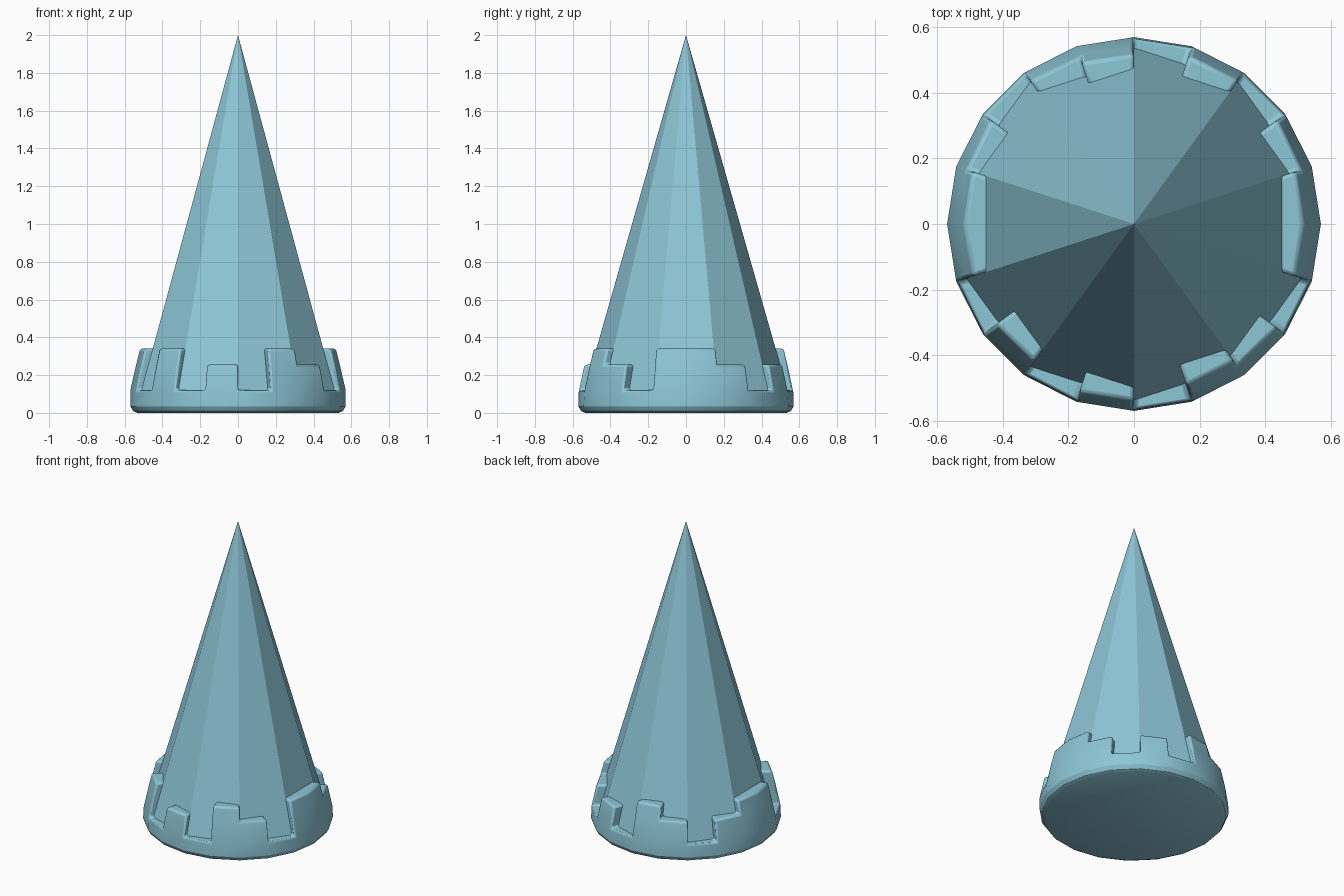
import bpy, bmesh
from math import cos, sin, tau

if "Cube" in bpy.data.objects:
    bpy.data.objects.remove(bpy.data.objects["Cube"])

mat = bpy.data.materials.new("pale_blue")
mat.diffuse_color = (0.27, 0.57, 0.68, 1)
mat.use_nodes = True
mat.node_tree.nodes["Principled BSDF"].inputs["Base Color"].default_value = mat.diffuse_color


def finish(bm, name):
    bmesh.ops.remove_doubles(bm, verts=bm.verts, dist=1e-5)
    bmesh.ops.recalc_face_normals(bm, faces=bm.faces)
    me = bpy.data.meshes.new(name)
    bm.to_mesh(me)
    bm.free()
    me.materials.append(mat)
    ob = bpy.data.objects.new(name, me)
    bpy.context.collection.objects.link(ob)
    return ob


def pt(r, z, i, n=20):
    a = tau * i / n
    return (r * cos(a), r * sin(a), z)


# ten-sided spike, rising out of the collar
bm = bmesh.new()
SPIKE_R, SPIKE_Z = 0.543, 0.1
base = [bm.verts.new(pt(SPIKE_R, SPIKE_Z, i + 0.5, 10)) for i in range(10)]
tip = bm.verts.new((0, 0, 2))
bm.faces.new(base)
for i in range(10):
    bm.faces.new((base[i], base[(i + 1) % 10], tip))
finish(bm, "spike")

# collar: 20 sectors with low, middle or high tops, counter-clockwise from +x
PATTERN = "HMLMLHMLMHHLHLMLHMLH"
level = ["LMH".index(c) for c in PATTERN]
foot = [(0.533, 0), (0.555, 0.01), (0.57, 0.035), (0.57, 0.12)]
tops = [(0.57, 0.12), (0.539, 0.255), (0.518, 0.34)]
INNER = 0.42

bm = bmesh.new()


def face(*pts):
    bm.faces.new([bm.verts.new(p) for p in pts])


def band(a, b, i):
    face(pt(*a, i), pt(*a, i + 1), pt(*b, i + 1), pt(*b, i))


for i in range(20):
    h, nxt = level[i], level[(i + 1) % 20]
    # foot and outer/inner tooth walls
    for a, b in zip(foot, foot[1:]):
        band(a, b, i)
    for k in range(h):
        band(tops[k], tops[k + 1], i)
        band((INNER, tops[k][1]), (INNER, tops[k + 1][1]), i)
    # tooth top
    band(tops[h], (INNER, tops[h][1]), i)
    # step walls between unequal neighbours
    for k in range(min(h, nxt), max(h, nxt)):
        a, b = tops[k], tops[k + 1]
        face(pt(*a, i + 1), pt(*b, i + 1), pt(INNER, b[1], i + 1), pt(INNER, a[1], i + 1))
# underside and hidden floor
face(*[pt(*foot[0], i) for i in range(20)])
face(*[pt(INNER, 0.12, i) for i in range(20)])
collar = finish(bm, "collar")

bev = collar.modifiers.new("soft_edges", "BEVEL")
bev.width = 0.012
bev.segments = 2
bev.limit_method = 'ANGLE'
bev.angle_limit = 1.05

bpy.context.view_layer.objects.active = collar
collar.select_set(True)
bpy.ops.object.shade_smooth_by_angle(angle=0.5)
